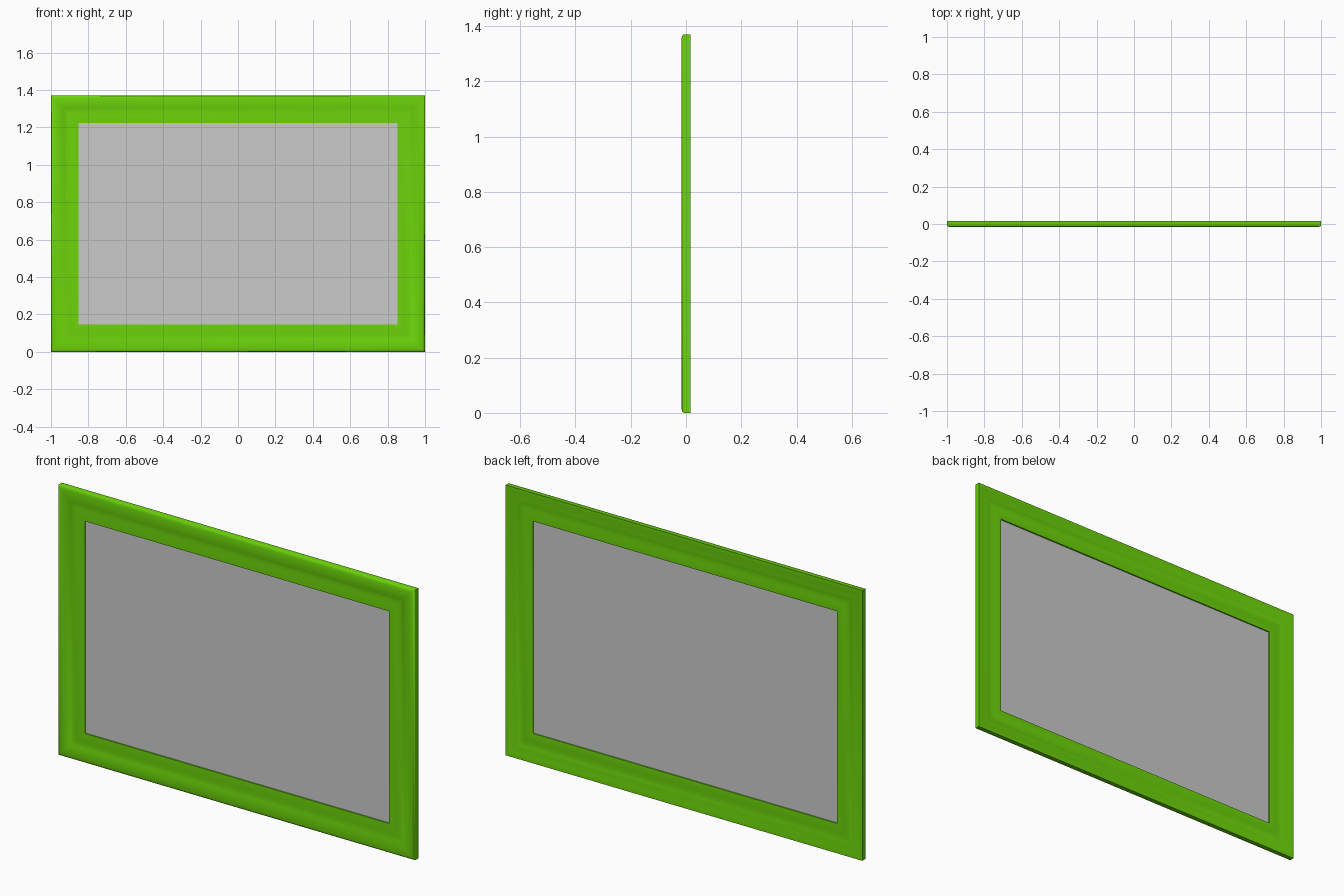
import bpy
import bmesh

cube = bpy.data.objects.get("Cube")
if cube:
    bpy.data.objects.remove(cube, do_unlink=True)

WIDTH, HEIGHT, BORDER = 2.0, 1.37, 0.147


def material(name, rgb):
    mat = bpy.data.materials.new(name)
    mat.use_nodes = True
    color = (*rgb, 1.0)
    mat.diffuse_color = color
    mat.node_tree.nodes["Principled BSDF"].inputs["Base Color"].default_value = color
    return mat


def add_object(name, bm, mat):
    bmesh.ops.recalc_face_normals(bm, faces=bm.faces)
    mesh = bpy.data.meshes.new(name)
    bm.to_mesh(mesh)
    bm.free()
    mesh.materials.append(mat)
    obj = bpy.data.objects.new(name, mesh)
    bpy.context.collection.objects.link(obj)
    return obj


green = material("bright green", (0.15, 0.66, 0.003))
grey = material("light grey", (0.6, 0.6, 0.6))

# Moulding section: (distance in from outer edge, depth)
front = [(0, -0.008), (0.004, -0.013), (0.014, -0.016), (0.04, -0.0155),
         (0.058, -0.013), (0.07, -0.009), (0.085, -0.008), (0.105, -0.0095),
         (0.13, -0.010), (BORDER, -0.009)]
back = [(BORDER, 0.009), (0.132, 0.011), (0.105, 0.010), (0.085, 0.008),
        (0.07, 0.009), (0.055, 0.013), (0.02, 0.0145), (0.012, 0.016), (0, 0.016)]

# Mitred frame: one rectangular loop per section point
bm = bmesh.new()
rings = []
for inset, y in front + back:
    x, low, high = WIDTH / 2 - inset, inset, HEIGHT - inset
    corners = [(-x, low), (x, low), (x, high), (-x, high)]
    rings.append([bm.verts.new((cx, y, cz)) for cx, cz in corners])
for a, b in zip(rings, rings[1:] + rings[:1]):
    for i in range(4):
        j = (i + 1) % 4
        bm.faces.new((a[i], a[j], b[j], b[i]))
frame = add_object("frame", bm, green)
bpy.ops.object.select_all(action='DESELECT')
frame.select_set(True)
bpy.context.view_layer.objects.active = frame
bpy.ops.object.shade_smooth_by_angle(angle=0.7)

# Thin panel filling the opening
bm = bmesh.new()
bmesh.ops.create_cube(bm, size=1)
for v in bm.verts:
    v.co.x *= WIDTH - 2 * BORDER + 0.01
    v.co.y *= 0.004
    v.co.z = v.co.z * (HEIGHT - 2 * BORDER + 0.01) + HEIGHT / 2
add_object("panel", bm, grey)
